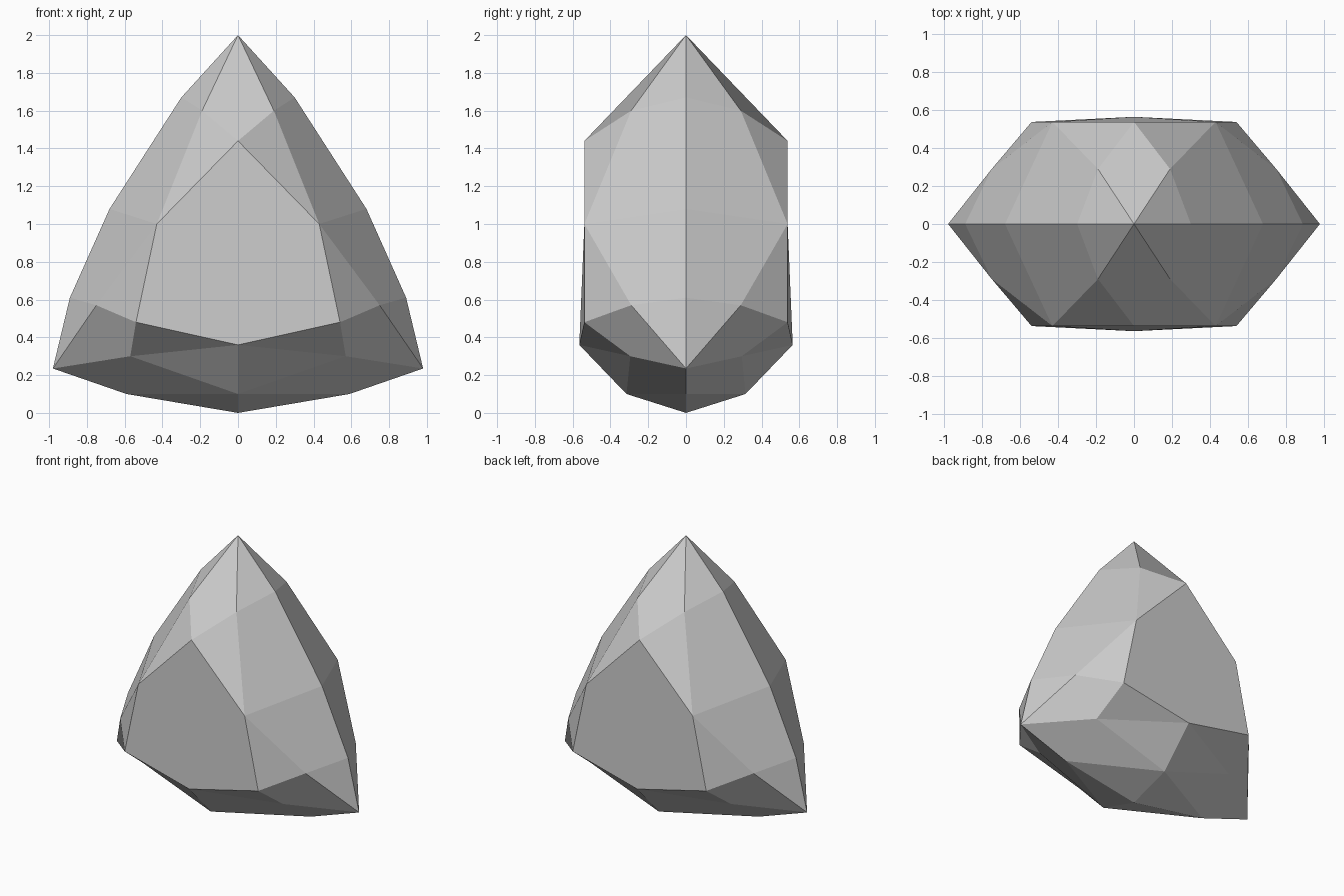
import bpy, bmesh

if "Cube" in bpy.data.objects:
    bpy.data.objects.remove(bpy.data.objects["Cube"])

# Key corners of one quarter (x >= 0, front side)
P = {
    "tip": (0, 0, 2),
    "r1": (.30, 0, 1.67), "r2": (.68, 0, 1.08), "r3": (.89, 0, .61),   # side ridge
    "corner": (.98, 0, .235),
    "p1": (.19, -.29, 1.60), "p2": (.43, -.538, 1.0), "p3": (.75, -.29, .57),
    "top": (0, -.538, 1.44), "q": (.54, -.538, .48),                   # front panel
    "low": (0, -.565, .36), "s": (.57, -.295, .30),
    "b": (.59, 0, .10), "t": (0, -.315, .10), "base": (0, 0, 0),       # underside
}

# Facets repeated in all four quarters
QUARTER = ["tip p1 r1", "r1 p1 p2 r2", "r2 p2 p3 r3", "r3 p3 corner",
           "top p2 p1", "p2 q p3", "corner p3 q s", "q low s",
           "s low t", "corner s t b", "b t base"]
# Facets crossing the middle, front and back ("-" means mirrored in x)
MIDDLE = ["tip -p1 top p1", "top -p2 -q low q p2"]

bm = bmesh.new()
verts = {}


def corner(name, sx, sy):
    if name[0] == "-":
        name, sx = name[1:], -sx
    x, y, z = P[name]
    key = (round(x * sx, 4) + 0.0, round(y * sy, 4) + 0.0, z)
    if key not in verts:
        verts[key] = bm.verts.new(key)
    return verts[key]


def facet(names, sx, sy):
    vs = [corner(n, sx, sy) for n in names.split()]
    if sx * sy < 0:                      # keep the outward winding
        vs = vs[:1] + vs[:0:-1]
    bm.faces.new(vs)


for sy in (1, -1):
    for names in MIDDLE:
        facet(names, 1, sy)
    for sx in (1, -1):
        for names in QUARTER:
            facet(names, sx, sy)

mesh = bpy.data.meshes.new("faceted_stone")
bm.to_mesh(mesh)
bm.free()
stone = bpy.data.objects.new("faceted_stone", mesh)
bpy.context.collection.objects.link(stone)
